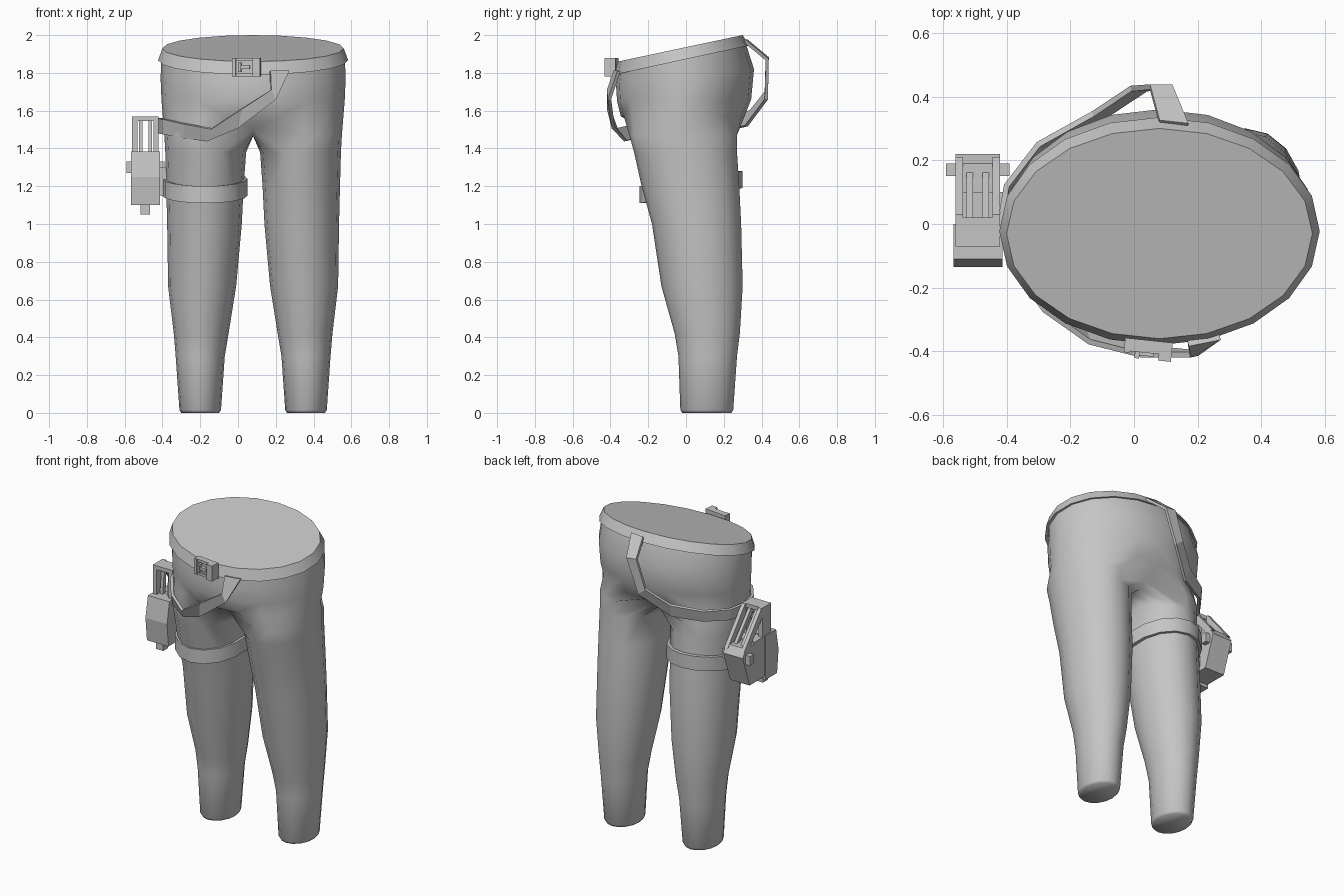
import bpy, bmesh
from math import sin, cos, pi, radians
from mathutils import Matrix, Vector

if "Cube" in bpy.data.objects:
    bpy.data.objects.remove(bpy.data.objects["Cube"])

MID = 0.08  # centre line of the body

grey = bpy.data.materials.new("plain_grey")
grey.use_nodes = True
grey.diffuse_color = (0.56, 0.56, 0.56, 1)
grey.node_tree.nodes["Principled BSDF"].inputs["Base Color"].default_value = grey.diffuse_color


def finish(name, bm, angle=30, smooth=True):
    bmesh.ops.recalc_face_normals(bm, faces=bm.faces)
    for f in bm.faces:
        f.smooth = smooth
    me = bpy.data.meshes.new(name)
    bm.to_mesh(me)
    bm.free()
    if smooth:
        me.set_sharp_from_angle(angle=radians(angle))
    me.materials.append(grey)
    ob = bpy.data.objects.new(name, me)
    bpy.context.scene.collection.objects.link(ob)
    return ob


def bridge(bm, low, high, closed=True):
    n = len(low)
    for i in range(n if closed else n - 1):
        j = (i + 1) % n
        quad = [low[i], low[j], high[j], high[i]]
        bm.faces.new(list(dict.fromkeys(quad)))


def ellipse(x0, x1, front, back, z_front, z_back, angles):
    """Ring of points, tilted from z_front to z_back."""
    cx, rx, cy, ry = (x0 + x1) / 2, (x1 - x0) / 2, (front + back) / 2, (back - front) / 2
    pts = []
    for a in angles:
        t = (sin(a) + 1) / 2
        pts.append(Vector((cx + rx * cos(a), cy + ry * sin(a), z_front + (z_back - z_front) * t)))
    return pts


# Body: one leg and half the hips, mirrored
LEG_ANGLES = [radians(-112.5 + 22.5 * k) for k in range(16)]
HIP_ANGLES = [radians(-90 + 18 * k) for k in range(11)]
leg_rings = [  # z, inner, outer, front, back
    (0, 0.18, 0.38, -0.02, 0.24), (0.015, 0.17, 0.39, -0.03, 0.25),
    (0.3, 0.15, 0.41, -0.04, 0.27), (0.42, 0.13, 0.42, -0.06, 0.285),
    (0.67, 0.09, 0.45, -0.13, 0.3), (1, 0.06, 0.455, -0.18, 0.292),
    (1.2, 0.05, 0.46, -0.235, 0.282), (1.38, 0.037, 0.465, -0.275, 0.27)]
hip_rings = [  # half width, front, back, z front, z back
    (0.478, -0.345, 0.31, 1.57, 1.57), (0.485, -0.365, 0.345, 1.65, 1.66),
    (0.49, -0.37, 0.36, 1.73, 1.82), (0.485, -0.36, 0.315, 1.81, 1.96)]
bm = bmesh.new()
prev = None
for z, inner, outer, front, back in leg_rings:
    ring = [bm.verts.new(p) for p in ellipse(inner, outer, front, back, z, z, LEG_ANGLES)]
    if prev:
        bridge(bm, prev, ring)
    else:
        bm.faces.new(ring)
    prev = ring
crotch = ellipse(0.03, 0.47, -0.3, 0.27, 1.47, 1.47, LEG_ANGLES)
for k, p in enumerate(crotch):
    if k == 0 or k >= 10:
        p.x, p.y = 0, p.y * 0.75
        p.z = 1.5 if k in (0, 10) else 1.465
ring = [bm.verts.new(p) for p in crotch]
bridge(bm, prev, ring)
prev = ring[:11]
for half, front, back, zf, zb in hip_rings:
    pts = ellipse(-half, half, front, back, zf, zb, HIP_ANGLES)
    pts[0].x = pts[10].x = 0
    ring = [bm.verts.new(p) for p in pts]
    bridge(bm, prev, ring, closed=False)
    prev = ring
body = finish("trousers", bm, 60)
body.location.x = MID
mirror = body.modifiers.new("mirror", 'MIRROR')
mirror.use_clip = True


# Bands: waist belt with its closed top, and thigh band
def band(name, rings, sides, cap):
    angles = [2 * pi * k / sides + pi / 2 for k in range(sides)]
    bm = bmesh.new()
    loops = [[bm.verts.new(p) for p in ellipse(*r, angles)] for r in rings]
    for low, high in zip(loops, loops[1:]):
        bridge(bm, low, high)
    if cap:
        bm.faces.new(loops[-1])
    else:
        bridge(bm, loops[-1], loops[0])
    return finish(name, bm)


band("waist_belt", [
    (MID - 0.47, MID + 0.47, -0.35, 0.3, 1.795, 1.95),
    (MID - 0.503, MID + 0.503, -0.38, 0.335, 1.79, 1.945),
    (MID - 0.48, MID + 0.48, -0.36, 0.3, 1.86, 2)], 20, True)
inside = (-0.37, 0.025, -0.21, 0.27)
outside = (-0.4, 0.05, -0.245, 0.3)
band("thigh_band", [(*inside, 1.11, 1.19), (*outside, 1.11, 1.19),
                    (*outside, 1.2, 1.28), (*inside, 1.2, 1.28)], 16, False)

# Hip strap: upper and lower edge points from front belt, round the hip, to back belt
strap_edges = [
    ((0.17, -0.375, 1.81), (0.27, -0.355, 1.81)),
    ((0.175, -0.41, 1.71), (0.2, -0.405, 1.66)),
    ((0.02, -0.41, 1.61), (0, -0.385, 1.51)),
    ((-0.14, -0.37, 1.505), (-0.16, -0.32, 1.44)),
    ((-0.28, -0.27, 1.53), (-0.28, -0.25, 1.455)),
    ((-0.39, -0.12, 1.555), (-0.385, -0.12, 1.475)),
    ((-0.42, 0, 1.56), (-0.415, 0, 1.48)),
    ((-0.4, 0.12, 1.56), (-0.39, 0.12, 1.49)),
    ((-0.3, 0.25, 1.57), (-0.29, 0.24, 1.5)),
    ((-0.13, 0.345, 1.6), (-0.12, 0.32, 1.52)),
    ((-0.01, 0.425, 1.7), (0.04, 0.425, 1.66)),
    ((0.05, 0.43, 1.88), (0.12, 0.43, 1.87)),
    ((0.08, 0.32, 1.97), (0.17, 0.31, 1.97))]
bm = bmesh.new()
upper, lower = ([bm.verts.new(pair[s]) for pair in strap_edges] for s in (0, 1))
bridge(bm, lower, upper, closed=False)
strap = finish("hip_strap", bm, smooth=False)
solid = strap.modifiers.new("thickness", 'SOLIDIFY')
solid.thickness, solid.offset = 0.018, 0


def boxes(name, parts, matrix=Matrix()):
    """One object from boxes given as (x0, x1, y0, y1, z0, z1)."""
    bm = bmesh.new()
    for x0, x1, y0, y1, z0, z1 in parts:
        m = Matrix.Translation(((x0 + x1) / 2, (y0 + y1) / 2, (z0 + z1) / 2))
        bmesh.ops.create_cube(bm, size=1, matrix=m @ Matrix.Diagonal((x1 - x0, y1 - y0, z1 - z0, 1)))
    bm.transform(matrix)
    return finish(name, bm, smooth=False)


def prism(name, outline, x0, x1):
    """Side outline of (y, z) points, extruded across x."""
    bm = bmesh.new()
    a, b = ([bm.verts.new((x, y, z)) for y, z in outline] for x in (x0, x1))
    bridge(bm, a, b)
    bm.faces.new(a)
    bm.faces.new(b)
    return finish(name, bm, smooth=False)


# Belt buckle: open frame, tongue and end clip
turn = Matrix.Translation((0.045, -0.385, 1.83)) @ Matrix.Rotation(radians(-6), 4, 'Z')
boxes("buckle", [
    (-0.075, 0.075, -0.01, 0.02, -0.05, 0.05),
    (-0.075, -0.055, -0.025, 0, -0.05, 0.05), (0.035, 0.075, -0.04, 0, -0.05, 0.05),
    (-0.075, 0.075, -0.02, 0, 0.033, 0.05), (-0.075, 0.075, -0.02, 0, -0.05, -0.033),
    (-0.04, -0.025, -0.04, 0, -0.025, 0.025), (-0.04, 0.02, -0.03, 0, -0.01, 0.01)], turn)

# Thigh holster: body frame, front pouch, back block, rods and tabs
HX = -0.49
boxes("holster_frame", [
    (HX - 0.07, HX + 0.07, -0.07, 0.02, 1.545, 1.57),
    (HX - 0.07, HX - 0.042, -0.07, 0.02, 1.36, 1.55),
    (HX + 0.042, HX + 0.07, -0.07, 0.02, 1.36, 1.55),
    (HX - 0.07, HX + 0.07, -0.06, 0.1, 1.12, 1.38)])
prism("holster_pouch", [(-0.05, 1.1), (-0.12, 1.1), (-0.135, 1.25), (-0.11, 1.385), (0, 1.385), (0, 1.1)],
      HX - 0.077, HX + 0.077)
prism("holster_back", [(0.06, 1.12), (0.15, 1.12), (0.22, 1.32), (0.19, 1.37), (0.06, 1.37)],
      HX - 0.07, HX + 0.07)
for side, word in ((-1, "right"), (1, "left")):
    x = HX + side * 0.058
    prism("back_bar_" + word, [(0, 1.57), (0.03, 1.57), (0.21, 1.35), (0.16, 1.35), (0, 1.53)],
          x - 0.012, x + 0.012)
    x = HX + side * 0.025
    prism("rod_" + word, [(-0.05, 1.36), (-0.03, 1.55), (0.01, 1.55), (0.17, 1.36), (0.14, 1.36), (-0.01, 1.52), (-0.02, 1.36)],
          x - 0.01, x + 0.01)
    x = HX + side * 0.08
    boxes("tab_" + word, [(x - 0.02, x + 0.02, 0.15, 0.19, 1.27, 1.33)])
boxes("holster_foot", [(HX - 0.025, HX + 0.025, -0.1, -0.05, 1.05, 1.12)])
boxes("holster_mount", [(HX + 0.06, -0.36, 0, 0.1, 1.15, 1.3)])
